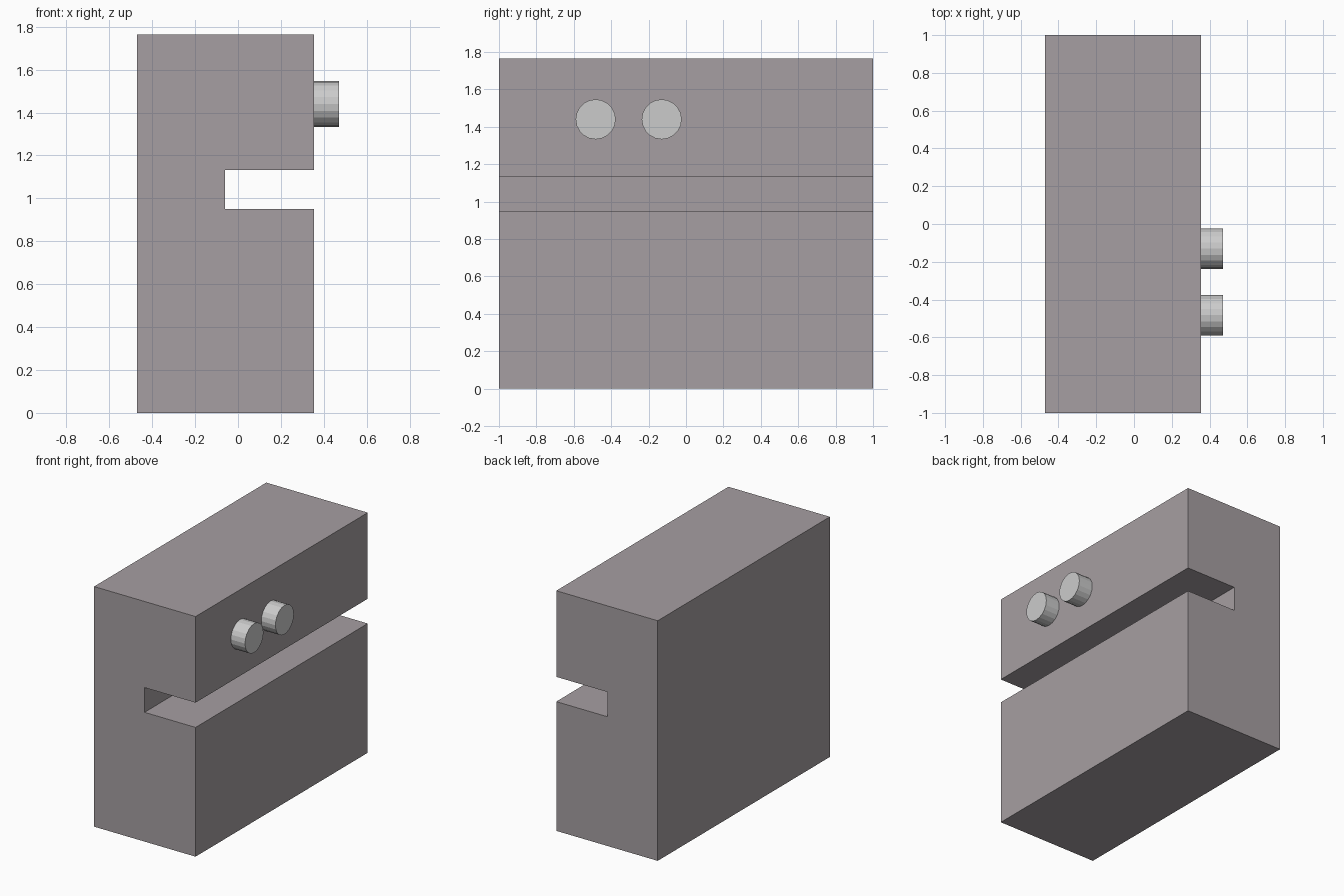
import bpy, bmesh
from math import pi
from mathutils import Matrix

if "Cube" in bpy.data.objects:
    bpy.data.objects.remove(bpy.data.objects["Cube"])

X0, X1, XK = -0.47, 0.355, 0.47   # back, front panel, knob tip
Y, TOP = 1.0, 1.765
SLOT_X, SLOT_LO, SLOT_HI = -0.06, 0.95, 1.132


def add_object(name, bm, mat=None):
    bmesh.ops.recalc_face_normals(bm, faces=bm.faces)
    mesh = bpy.data.meshes.new(name)
    bm.to_mesh(mesh)
    bm.free()
    if mat:
        mesh.materials.append(mat)
    obj = bpy.data.objects.new(name, mesh)
    bpy.context.collection.objects.link(obj)
    return obj


# Body: slotted side profile extruded along y
body_mat = bpy.data.materials.new("warm_grey")
body_mat.diffuse_color = (0.38, 0.345, 0.36, 1)
body_mat.use_nodes = True
body_mat.node_tree.nodes["Principled BSDF"].inputs["Base Color"].default_value = body_mat.diffuse_color
profile = [(X0, 0), (X1, 0), (X1, SLOT_LO), (SLOT_X, SLOT_LO),
           (SLOT_X, SLOT_HI), (X1, SLOT_HI), (X1, TOP), (X0, TOP)]
bm = bmesh.new()
face = bm.faces.new([bm.verts.new((x, -Y, z)) for x, z in profile])
ext = bmesh.ops.extrude_face_region(bm, geom=[face])
verts = [g for g in ext["geom"] if isinstance(g, bmesh.types.BMVert)]
bmesh.ops.translate(bm, verts=verts, vec=(0, 2 * Y, 0))
add_object("slotted_body", bm, body_mat)

# Two round buttons on the panel above the slot
for i, y in enumerate((-0.483, -0.13)):
    bm = bmesh.new()
    start = X1 - 0.005
    place = Matrix.Translation(((start + XK) / 2, y, 1.44)) @ Matrix.Rotation(pi / 2, 4, 'Y')
    bmesh.ops.create_cone(bm, cap_ends=True, segments=20, radius1=0.107,
                          radius2=0.107, depth=XK - start, matrix=place)
    add_object(f"button_{i + 1}", bm)
